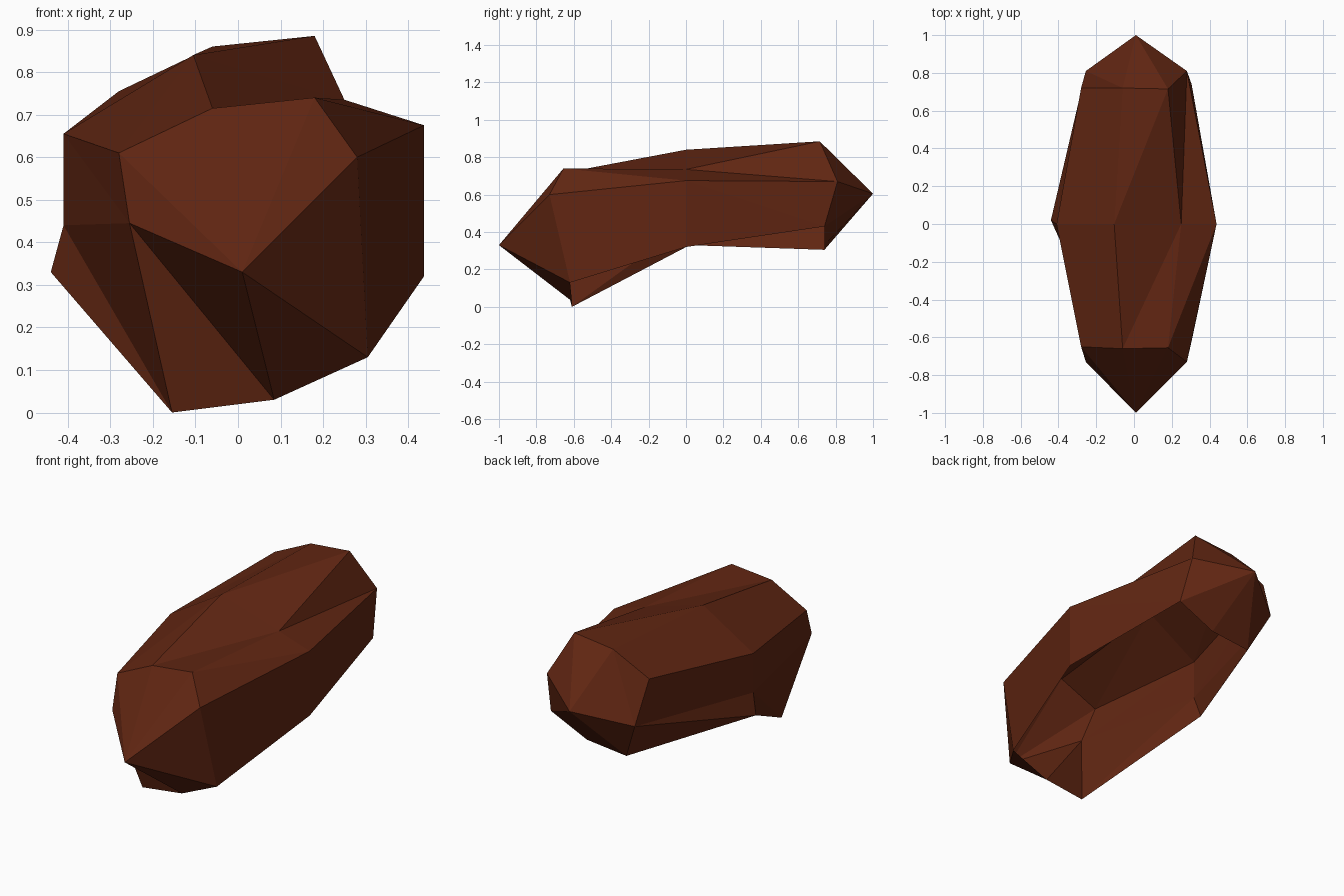
import bpy, bmesh

if "Cube" in bpy.data.objects:
    bpy.data.objects.remove(bpy.data.objects["Cube"])

# Open-bottomed low-poly shell: three rings of cross-sections and two pointed ends.
# Ring points run left-upper -> top -> right -> bottom -> left; the middle ring
# has no underside point because the shell is hollow there.
front = [(-.28, -.65, .61), (-.06, -.66, .715), (.18, -.655, .74), (.28, -.73, .60),
         (.305, -.62, .13), (.085, -.61, .03), (-.155, -.61, 0), (-.255, -.73, .445)]
middle = [(-.41, 0, .655), (-.105, 0, .84), (.25, 0, .735), (.437, 0, .675),
          (.437, 0, .32), None, (-.44, .02, .33), (-.41, 0, .44)]
back = [(-.28, .72, .755), (-.06, .72, .86), (.18, .715, .885), (.28, .81, .67),
        (.305, .74, .43), (.085, .74, .33), (-.155, .74, .305), (-.255, .81, .52)]

bm = bmesh.new()
rings = [[bm.verts.new(p) if p else None for p in ring] for ring in (front, middle, back)]
front_tip = bm.verts.new((.01, -1, .33))
back_tip = bm.verts.new((.01, 1, .605))

# Side walls, each panel split along the same diagonal, leaving the bottom open
for a, b in zip(rings, rings[1:]):
    for i in range(8):
        j = (i + 1) % 8
        if None in (a[i], a[j], b[i], b[j]):
            continue
        bm.faces.new((a[i], a[j], b[j]))
        bm.faces.new((a[i], b[j], b[i]))


# Pointed ends: fan to the tip, skipping one corner that gets its own small triangle
def cap(ring, tip, skip, flip):
    loop = [k for k in range(8) if k != skip]
    tris = [(tip, ring[n], ring[loop[m - 1]]) for m, n in enumerate(loop)]
    tris.append((ring[skip - 1], ring[(skip + 1) % 8], ring[skip]))
    for t in tris:
        bm.faces.new(t[::-1] if flip else t)


cap(rings[0], front_tip, 6, False)
cap(rings[2], back_tip, 0, True)
bmesh.ops.recalc_face_normals(bm, faces=bm.faces)

# Make sure the normals point outwards (top faces look up)
top = max(bm.faces, key=lambda f: f.calc_center_median().z)
if top.normal.z < 0:
    bmesh.ops.reverse_faces(bm, faces=bm.faces)

mesh = bpy.data.meshes.new("shell")
bm.to_mesh(mesh)
bm.free()
shell = bpy.data.objects.new("shell", mesh)
bpy.context.collection.objects.link(shell)

brown = bpy.data.materials.new("reddish brown")
brown.diffuse_color = (.118, .019, .006, 1)
brown.use_nodes = True
brown.node_tree.nodes["Principled BSDF"].inputs["Base Color"].default_value = brown.diffuse_color
mesh.materials.append(brown)
